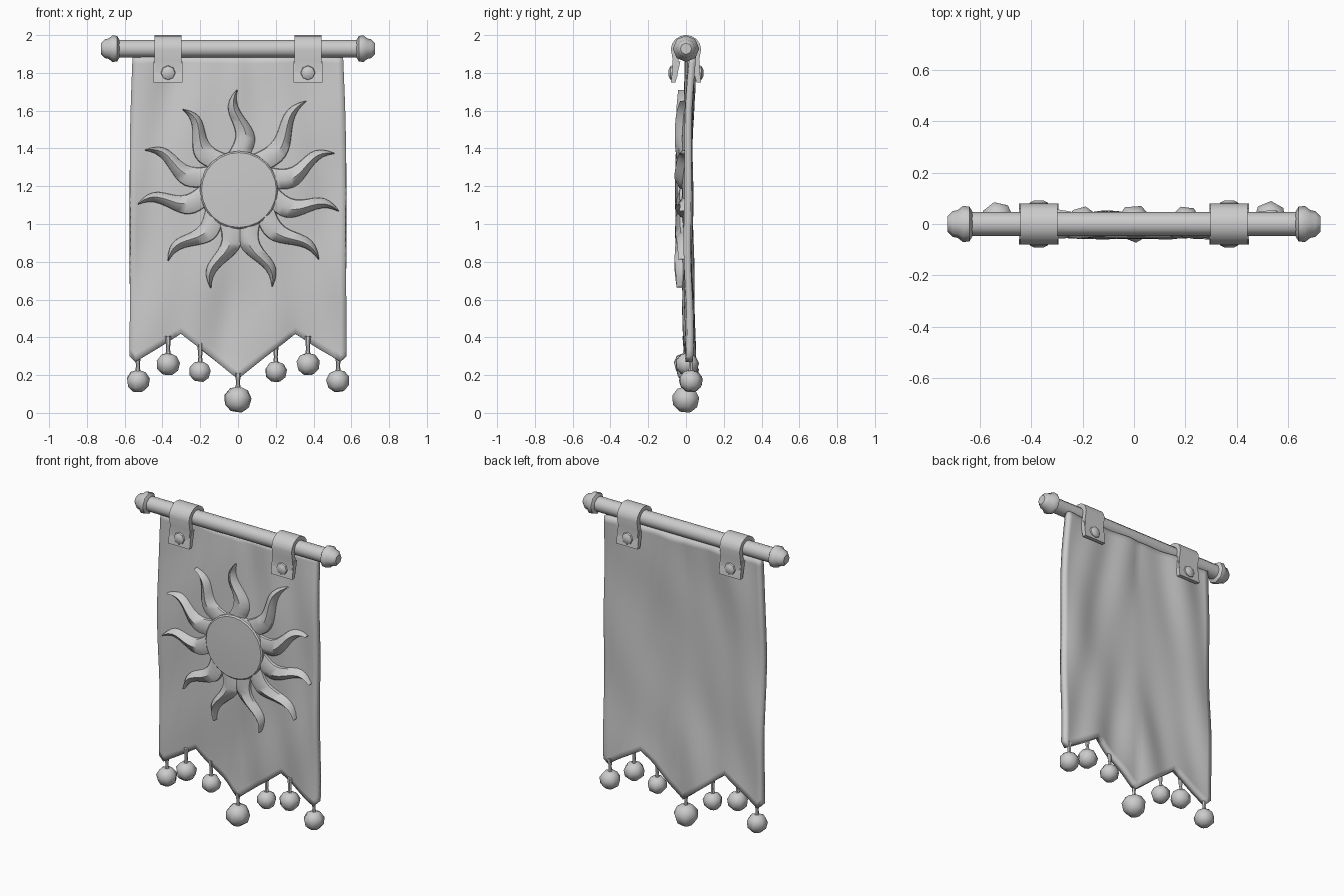
import bpy, bmesh
from math import sin, cos, pi, radians, exp
from mathutils import Vector, Matrix

cube = bpy.data.objects.get("Cube")
if cube:
    bpy.data.objects.remove(cube, do_unlink=True)

grey = bpy.data.materials.new("plain grey")
grey.use_nodes = True
tone = (0.6, 0.6, 0.6, 1)
grey.diffuse_color = tone
grey.node_tree.nodes["Principled BSDF"].inputs["Base Color"].default_value = tone


def finish(name, bm, angle=40):
    bmesh.ops.recalc_face_normals(bm, faces=bm.faces)
    mesh = bpy.data.meshes.new(name)
    bm.to_mesh(mesh)
    bm.free()
    mesh.materials.append(grey)
    obj = bpy.data.objects.new(name, mesh)
    bpy.context.collection.objects.link(obj)
    bpy.ops.object.select_all(action='DESELECT')
    obj.select_set(True)
    bpy.context.view_layer.objects.active = obj
    bpy.ops.object.shade_smooth_by_angle(angle=radians(angle))
    return obj


def lathe(name, rings, sides, matrix, angle=40):
    """Closed solid of revolution from (radius, height) rings."""
    bm = bmesh.new()
    loops = [[bm.verts.new(matrix @ Vector((r * cos(2 * pi * i / sides), r * sin(2 * pi * i / sides), h)))
              for i in range(sides)] for r, h in rings]
    for a, b in zip(loops, loops[1:]):
        for i in range(sides):
            j = (i + 1) % sides
            bm.faces.new((a[i], a[j], b[j], b[i]))
    bm.faces.new(loops[0])
    bm.faces.new(loops[-1])
    return finish(name, bm, angle)


def prism(name, outline, x0, x1):
    """Outline of (y, z) points pushed along x."""
    bm = bmesh.new()
    face = bm.faces.new([bm.verts.new((x0, y, z)) for y, z in outline])
    out = bmesh.ops.extrude_face_region(bm, geom=[face])
    verts = [v for v in out["geom"] if isinstance(v, bmesh.types.BMVert)]
    bmesh.ops.translate(bm, verts=verts, vec=(x1 - x0, 0, 0))
    return finish(name, bm, 50)


# Cloth shape: swallow-tailed hem, gathered folds falling from the straps
HEM = [(-0.57, 0.30), (-0.54, 0.27), (-0.3, 0.42), (0, 0.18), (0.3, 0.42), (0.54, 0.27), (0.57, 0.30)]
TOP = 1.89


def hem_z(x):
    for (xa, za), (xb, zb) in zip(HEM, HEM[1:]):
        if x <= xb + 1e-6:
            return za + (zb - za) * (x - xa) / (xb - xa)
    return HEM[-1][1]


def cloth_y(x, z):
    t = (TOP - z) / 1.6
    calm = 1 - 0.85 * exp(-((x / 0.4) ** 2 + ((z - 1.18) / 0.4) ** 2))
    fold = 0.007 * sin(15 * x + 3 * t) + 0.006 * sin(24 * abs(x) - 7 * t)
    fold += 0.005 * sin(9 * x - 8 * z)
    belly = 0.008 + 0.016 * (1 - (x / 0.58) ** 2)
    return 0.022 + fold * calm - belly * sin(pi * min(max(t, 0), 1))


bm = bmesh.new()
cols, rows = 38, 40
grid = []
for i in range(cols + 1):
    x = -0.57 + 0.03 * i
    column = []
    for j in range(rows + 1):
        t = j / rows
        z = TOP + (hem_z(x) - TOP) * t
        column.append(bm.verts.new((x * (0.975 + 0.03 * sin(pi * min(t * 1.2, 0.6))), cloth_y(x, z), z)))
    grid.append(column)
for a, b in zip(grid, grid[1:]):
    for j in range(rows):
        bm.faces.new((a[j], b[j], b[j + 1], a[j + 1]))
cloth = finish("banner_cloth", bm, 60)
thick = cloth.modifiers.new("thickness", 'SOLIDIFY')
thick.thickness = 0.036
thick.offset = 0

# Sun disc: a flat raised round
SUN = Vector((0.005, 0, 1.18))
face_front = Matrix.Translation(SUN) @ Matrix.Rotation(pi / 2, 4, 'X')
lathe("sun_disc", [(0.208, 0.0), (0.206, 0.046), (0.198, 0.054), (0.1, 0.057), (0.02, 0.058)], 24, face_front, 35)


# Sun rays: wavy tapering ridges seated on the cloth
def ray(name, degrees, length, sway):
    bm = bmesh.new()
    along = Vector((cos(radians(degrees)), 0, sin(radians(degrees))))
    side = Vector((-along.z, 0, along.x))
    steps, previous = 12, None
    for k in range(steps + 1):
        t = k / steps
        centre = SUN + along * (0.19 + (length - 0.19) * t) + side * sway * sin(2 * pi * t * 0.95)
        half = 0.06 * (1 - t ** 2) * (1 - 0.12 * sin(pi * t)) + 0.003
        section = []
        for offset, lift in ((-1, -0.008), (-0.9, 0.018), (-0.1, 0.042), (0.9, 0.018), (1, -0.008)):
            p = centre + side * half * offset
            p.y = cloth_y(p.x, p.z) - 0.016 - lift * (0.8 + 0.2 * sin(pi * t))
            section.append(bm.verts.new(p))
        if previous:
            for i in range(5):
                j = (i + 1) % 5
                bm.faces.new((previous[i], previous[j], section[j], section[i]))
        else:
            bm.faces.new(section)
        previous = section
    bm.faces.new(previous)
    finish(name, bm, 50)


RAYS = [(90, 0.53), (52, 0.59), (20, 0.54), (-13, 0.54), (-42, 0.56), (-72, 0.54),
        (-105, 0.54), (-134, 0.53), (-171, 0.54), (158, 0.54), (126, 0.52)]
for n, (degrees, length) in enumerate(RAYS):
    ray(f"sun_ray_{n + 1}", degrees, length, -0.033 if cos(radians(degrees)) > -0.1 else 0.033)

# Rod and its end knobs
along_x = Matrix.Translation((0, 0, 1.928)) @ Matrix.Rotation(pi / 2, 4, 'Y')
lathe("rod", [(0.047, -0.66), (0.047, 0.66)], 12, along_x)
for label, s in (("left", 1), ("right", -1)):
    lathe(f"{label}_rod_knob", [(0.048, s * 0.628), (0.068, s * 0.64), (0.07, s * 0.665), (0.054, s * 0.685),
                                (0.05, s * 0.705), (0.03, s * 0.725)], 8, along_x, 45)

    # Strap looped over the rod, with a flap and stud on both faces
    x = s * 0.37
    arc = [(0.08 * cos(a), 1.924 + 0.076 * sin(a)) for a in (pi * i / 8 for i in range(9))]
    inner = [(0.05 * cos(a), 1.925 + 0.05 * sin(a)) for a in (pi * i / 8 for i in range(9))]
    outline = [(0.074, 1.79), (0.07, 1.87)] + arc + [(-0.07, 1.87), (-0.074, 1.79), (-0.045, 1.78), (-0.04, 1.87)]
    outline += inner[::-1] + [(0.04, 1.87), (0.045, 1.78)]
    prism(f"{label}_strap_loop", outline, x - 0.072, x + 0.072)
    for face, d in (("front", -1), ("back", 1)):
        prism(f"{label}_strap_{face}_flap",
              [(d * 0.03, 1.86), (d * 0.06, 1.86), (d * 0.07, 1.83), (d * 0.08, 1.75), (d * 0.055, 1.75)],
              x - 0.077, x + 0.077)
        out = Matrix.Translation((x, d * 0.07, 1.80)) @ Matrix.Rotation(-d * pi / 2, 4, 'X')
        lathe(f"{label}_strap_{face}_stud", [(0.04, 0), (0.036, 0.012), (0.018, 0.022)], 8, out)

# Faceted pompoms hanging on short cords from the hem
POMS = [(-0.53, 0.025, 0.17, 0.06), (-0.37, -0.005, 0.26, 0.06), (-0.2, 0.01, 0.22, 0.056), (0, 0, 0.073, 0.07),
        (0.2, 0.01, 0.22, 0.056), (0.37, 0.005, 0.26, 0.06), (0.53, 0.025, 0.17, 0.06)]
for n, (x, y, z, r) in enumerate(POMS):
    turn = Matrix.Translation((x, y, z)) @ Matrix.Rotation(0.7 * n, 4, 'Z') @ Matrix.Rotation(0.15, 4, 'X')
    lathe(f"pompom_{n + 1}", [(r * 0.45, -r * 0.95), (r * 0.95, -r * 0.5), (r * 1.06, r * 0.2),
                              (r * 0.7, r * 0.75), (r * 0.25, r * 0.9)], 7, turn, 50)
    cord_top = hem_z(x) + 0.03
    lathe(f"pompom_cord_{n + 1}", [(0.014, z + r * 0.8), (0.01, z + r + 0.02), (0.016, cord_top)], 6,
          Matrix.Translation((x, y, 0)))
